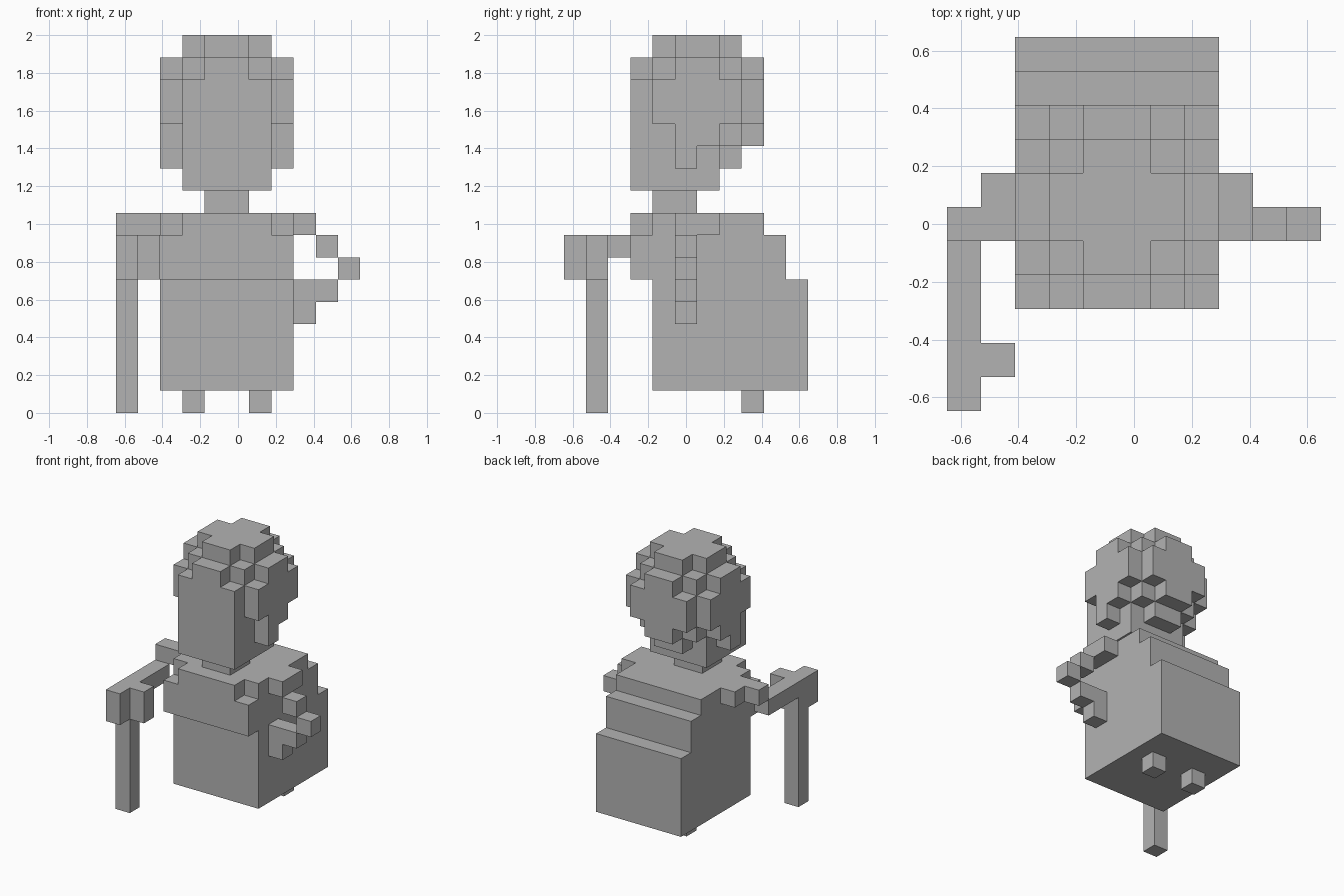
import bpy
import bmesh
from itertools import product
from mathutils import Vector

# Remove the default cube only
default_cube = bpy.data.objects.get("Cube")
if default_cube:
    bpy.data.objects.remove(default_cube, do_unlink=True)

CELL = 2 / 17                      # edge length of one block
ORIGIN = Vector((-5.5, -5.5, 0))   # grid corner, in blocks

grey = bpy.data.materials.new("plain grey")
grey.use_nodes = True
grey.diffuse_color = (0.45, 0.45, 0.45, 1)
shader = grey.node_tree.nodes["Principled BSDF"]
shader.inputs["Base Color"].default_value = grey.diffuse_color
shader.inputs["Roughness"].default_value = 0.8


def box(x, y, z):
    """Set of blocks filling the ranges x, y and z."""
    return set(product(range(*x), range(*y), range(*z)))


def centred(half_width, y, z):
    """Box symmetric about the middle of the body."""
    middle = 5
    return box((middle - half_width, middle + half_width), y, z)


def cross(sizes, z):
    """Layer made of centred boxes, one for each half width and depth range."""
    return set().union(*(centred(half, depth, z) for half, depth in sizes.items()))


def build_part(name, blocks):
    """Make one object from the outer skin of a set of blocks."""
    bm = bmesh.new()
    corners = {}

    def corner(position):
        key = tuple(position)
        if key not in corners:
            corners[key] = bm.verts.new((ORIGIN + Vector(position)) * CELL)
        return corners[key]

    for block in sorted(blocks):
        for axis, side in product(range(3), (0, 1)):
            neighbour = list(block)
            neighbour[axis] += 2 * side - 1
            if tuple(neighbour) in blocks:
                continue
            u, v = (axis + 1) % 3, (axis + 2) % 3
            ring = []
            for du, dv in ((0, 0), (1, 0), (1, 1), (0, 1)):
                point = list(block)
                point[axis] += side
                point[u] += du
                point[v] += dv
                ring.append(corner(point))
            bm.faces.new(ring if side else ring[::-1])

    # Merge the flat areas into large faces
    bmesh.ops.dissolve_limit(bm, angle_limit=0.01, verts=bm.verts[:], edges=bm.edges[:])
    mesh = bpy.data.meshes.new(name)
    bm.to_mesh(mesh)
    bm.free()
    mesh.materials.append(grey)
    part = bpy.data.objects.new(name, mesh)
    bpy.context.collection.objects.link(part)
    return part


# Body: wide skirt, stepped back and notched shoulders
skirt = centred(3, (4, 11), (1, 6))
chest = centred(3, (3, 10), (6, 8))
shoulders = cross({2: (3, 9), 3: (4, 9)}, (8, 9))
build_part("body", skirt | chest | shoulders)

# Feet
for name, x in (("right_foot", 3), ("left_foot", 6)):
    build_part(name, box((x, x + 1), (8, 9), (0, 1)))

# Neck and face
build_part("neck", centred(1, (4, 6), (9, 10)))
face = centred(2, (3, 7), (10, 15))
build_part("face", face)

# Hair: a rounded cap, sideburns and a tuft at the nape
crown = cross({1: (4, 8), 2: (5, 7)}, (16, 17))
upper_hair = cross({1: (3, 9), 2: (4, 8), 3: (5, 7)}, (15, 16))
middle_hair = cross({2: (3, 9), 3: (4, 8)}, (13, 15))
lower_hair = cross({1: (5, 9), 2: (5, 8), 3: (5, 7)}, (12, 13))
sideburns = centred(3, (5, 6), (11, 12))
nape = centred(1, (6, 8), (11, 12))
hair = crown | upper_hair | middle_hair | lower_hair | sideburns | nape
build_part("hair", hair - face)

# Left arm, bent with the hand on the hip
left_shoulder = box((8, 9), (5, 7), (8, 9))
elbow = {(9, 5, 7), (10, 5, 6)}
forearm = {(9, 5, 5), (8, 5, 5), (8, 5, 4)}
build_part("left_arm", left_shoulder | elbow | forearm)

# Right arm, reaching forward to the stick
right_shoulder = box((1, 2), (5, 7), (8, 9)) | {(0, 5, 8)}
reach = box((0, 1), (0, 5), (7, 8))
hand = box((0, 1), (0, 2), (6, 8)) | box((1, 2), (1, 2), (6, 8))
build_part("right_arm", right_shoulder | reach | hand)

# Walking stick
build_part("walking_stick", box((0, 1), (1, 2), (0, 6)))
